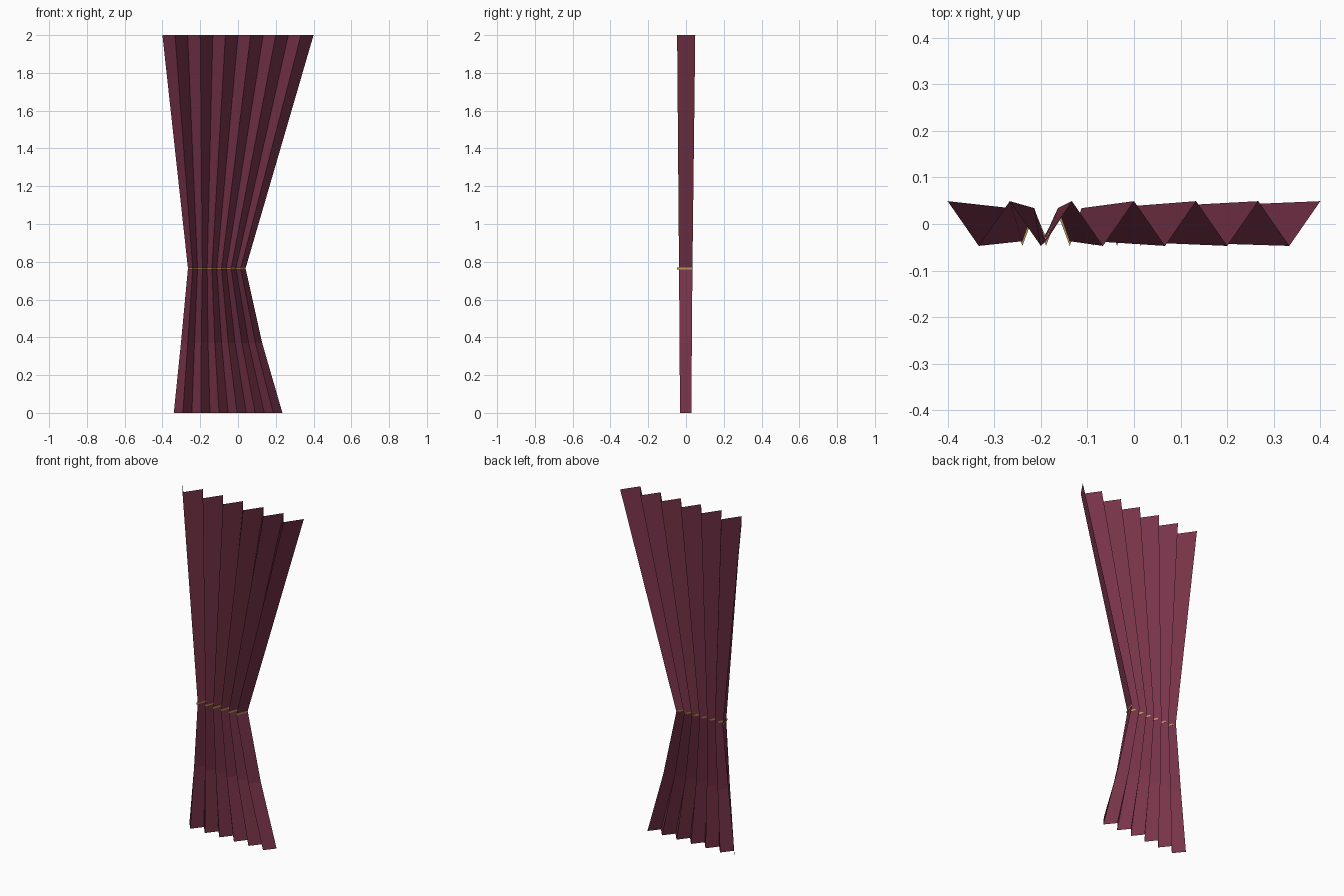
import bpy
import bmesh

if "Cube" in bpy.data.objects:
    bpy.data.objects.remove(bpy.data.objects["Cube"], do_unlink=True)

FOLDS = 12


def material(name, color):
    mat = bpy.data.materials.new(name)
    mat.use_nodes = True
    mat.diffuse_color = color
    bsdf = mat.node_tree.nodes["Principled BSDF"]
    bsdf.inputs["Base Color"].default_value = color
    bsdf.inputs["Roughness"].default_value = 0.9
    return mat


def pleats(bm, x0, x1, front, back, z):
    """One zigzag row of vertices, starting and ending on a back fold."""
    return [bm.verts.new((x0 + (x1 - x0) * i / FOLDS, front if i % 2 else back, z))
            for i in range(FOLDS + 1)]


def bridge(bm, a, b):
    for i in range(FOLDS):
        bm.faces.new((a[i], a[i + 1], b[i + 1], b[i]))


def finish(bm, name, mat):
    bmesh.ops.recalc_face_normals(bm, faces=bm.faces)
    mesh = bpy.data.meshes.new(name)
    bm.to_mesh(mesh)
    bm.free()
    mesh.materials.append(mat)
    obj = bpy.data.objects.new(name, mesh)
    bpy.context.collection.objects.link(obj)
    return obj


wine = material("wine fabric", (0.19, 0.034, 0.068, 1))
gold = material("gold cord", (0.50, 0.31, 0.09, 1))

# Pleated curtain: left x, right x, front y, back y, height
rows = [(-0.34, 0.235, -0.032, 0.028, 0),
        (-0.302, 0.128, -0.034, 0.031, 0.37),
        (-0.265, 0.04, -0.037, 0.034, 0.765),
        (-0.40, 0.40, -0.047, 0.049, 2)]
bm = bmesh.new()
rings = [pleats(bm, *row) for row in rows]
for low, high in zip(rings, rings[1:]):
    bridge(bm, low, high)
finish(bm, "curtain", wine)

# Thin tie following the pleats around the waist
bm = bmesh.new()
z0, z1 = 0.76, 0.77
loops = [pleats(bm, -0.265, 0.04, f, b, z) for f, b, z in
         ((-0.047, 0.021, z0), (-0.047, 0.021, z1),
          (-0.029, 0.031, z1), (-0.029, 0.031, z0))]
for i in range(4):
    bridge(bm, loops[i], loops[(i + 1) % 4])
for end in (0, -1):
    bm.faces.new([loop[end] for loop in loops])
finish(bm, "tie_band", gold)
